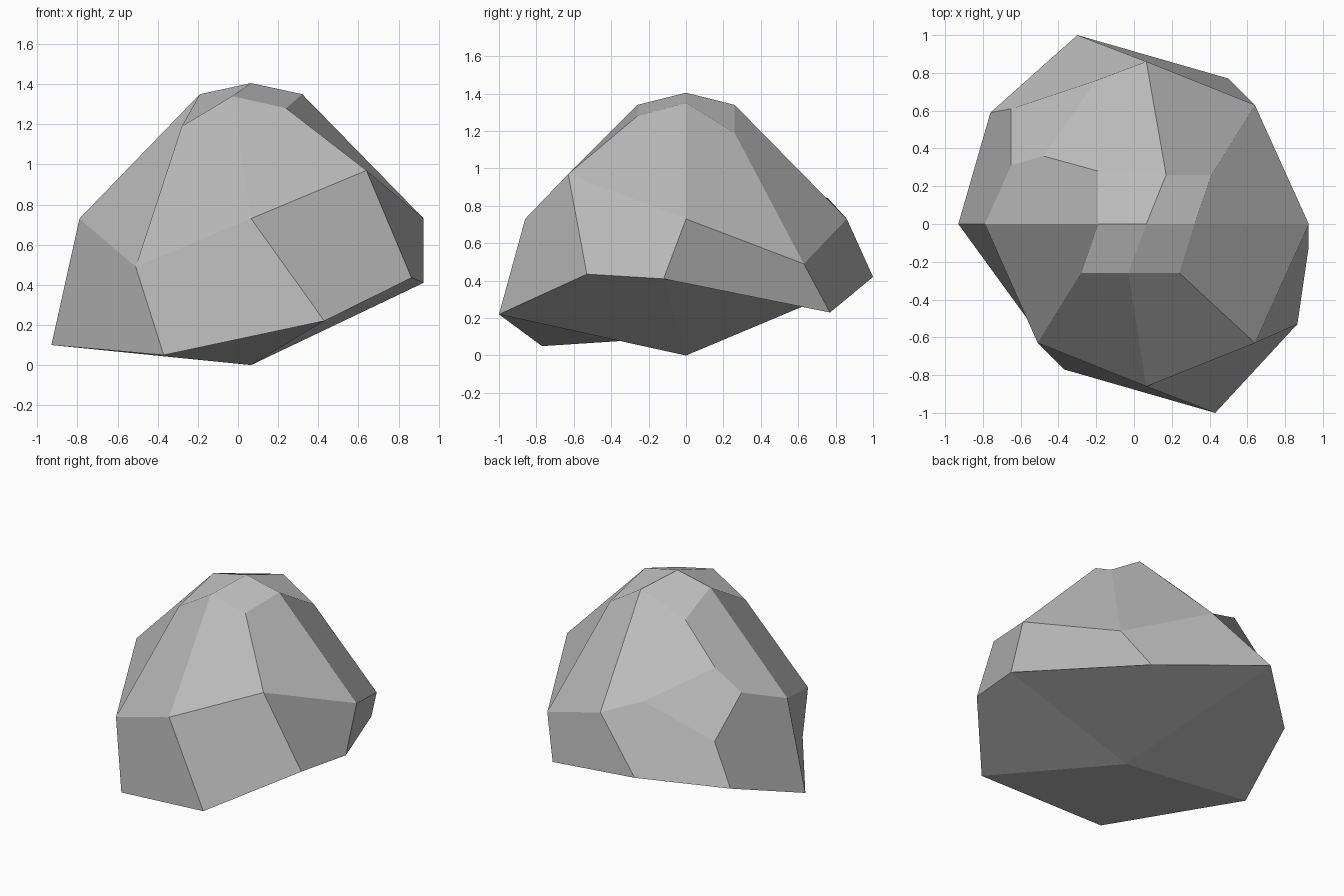
import bpy
import bmesh

cube = bpy.data.objects.get("Cube")
if cube:
    bpy.data.objects.remove(cube, do_unlink=True)


def make_material(name, colour):
    material = bpy.data.materials.new(name)
    material.use_nodes = True
    material.diffuse_color = colour
    shader = material.node_tree.nodes["Principled BSDF"]
    shader.inputs["Base Color"].default_value = colour
    shader.inputs["Roughness"].default_value = 1
    return material


def middle(a, b):
    return tuple((p + q) // 2 for p, q in zip(a, b))


# Each level goes round from the right-hand middle, by way of the front
compass = [(-1, 0), (-1, -1), (0, -1), (1, -1), (1, 0), (1, 1), (0, 1), (-1, 1)]

# Small crown around the peak
crown = [(-.19, 0, 1.35), (-.28, -.26, 1.19), (-.03, -.26, 1.34),
         (.24, -.26, 1.28), (.32, 0, 1.35), (.41, .26, 1.19),
         (.17, .26, 1.34), (-.19, .28, 1.23)]

# Shoulder where the slopes meet the sides; its last corner is chipped away
shoulder = [(-.79, 0, .73), (-.51, -.63, .49), (.065, -.86, .73),
            (.64, -.63, .97), (.925, 0, .73), (.64, .63, .49),
            (.065, .86, .73)]

# Uneven lower rim
rim = [(-.93, 0, .1), (-.37, -.77, .05), (.43, -1, .22), (.865, -.53, .435),
       (.925, -.12, .41), (.5, .77, .23), (-.3, 1, .42), (-.76, .59, .31)]

# Chip corners, each on the edge from the lost corner to this neighbour
chipped = (-1, 1, 0)
chip = {(0, 1, 0): (-.2, .76, .84), (-1, 1, -1): (-.65, .61, .62),
        (-1, 0, 0): (-.65, .31, .85), (-1, 1, 1): (-.48, .36, 1)}

bm = bmesh.new()
grid = {(0, 0, 1): bm.verts.new((.065, 0, 1.405)),
        (0, 0, -1): bm.verts.new((.065, 0, 0))}
for level, ring in ((1, crown), (0, shoulder), (-1, rim)):
    for (x, y), point in zip(compass, ring):
        grid[x, y, level] = bm.verts.new(point)
chip_verts = {key: bm.verts.new(point) for key, point in chip.items()}


def add_facet(keys):
    """Add one facet, cutting across it where it touches the chip."""
    verts = []
    for i, key in enumerate(keys):
        if key == chipped:
            verts.append(chip_verts[keys[i - 1]])
            verts.append(chip_verts[keys[(i + 1) % len(keys)]])
        else:
            verts.append(grid[key])
    bm.faces.new(verts)


# Six sides of a block, four facets each, creased along one diagonal
block = [(x, y, z) for x in (-1, 1) for y in (-1, 1) for z in (-1, 1)]
sides = ["0132", "2376", "6754", "4510", "2640", "7315"]
for side in sides:
    corners = [block[int(c)] for c in side]
    centre = middle(corners[0], corners[2])
    for i in range(4):
        facet = [corners[i], middle(corners[i], corners[(i + 1) % 4]),
                 centre, middle(corners[i - 1], corners[i])]
        turn = i % 2
        add_facet(facet[turn:] + facet[:turn])
bm.faces.new(chip_verts.values())

mesh = bpy.data.meshes.new("rock")
bm.to_mesh(mesh)
bm.free()
mesh.materials.append(make_material("stone grey", (.5, .5, .5, 1)))
rock = bpy.data.objects.new("rock", mesh)
bpy.context.collection.objects.link(rock)
